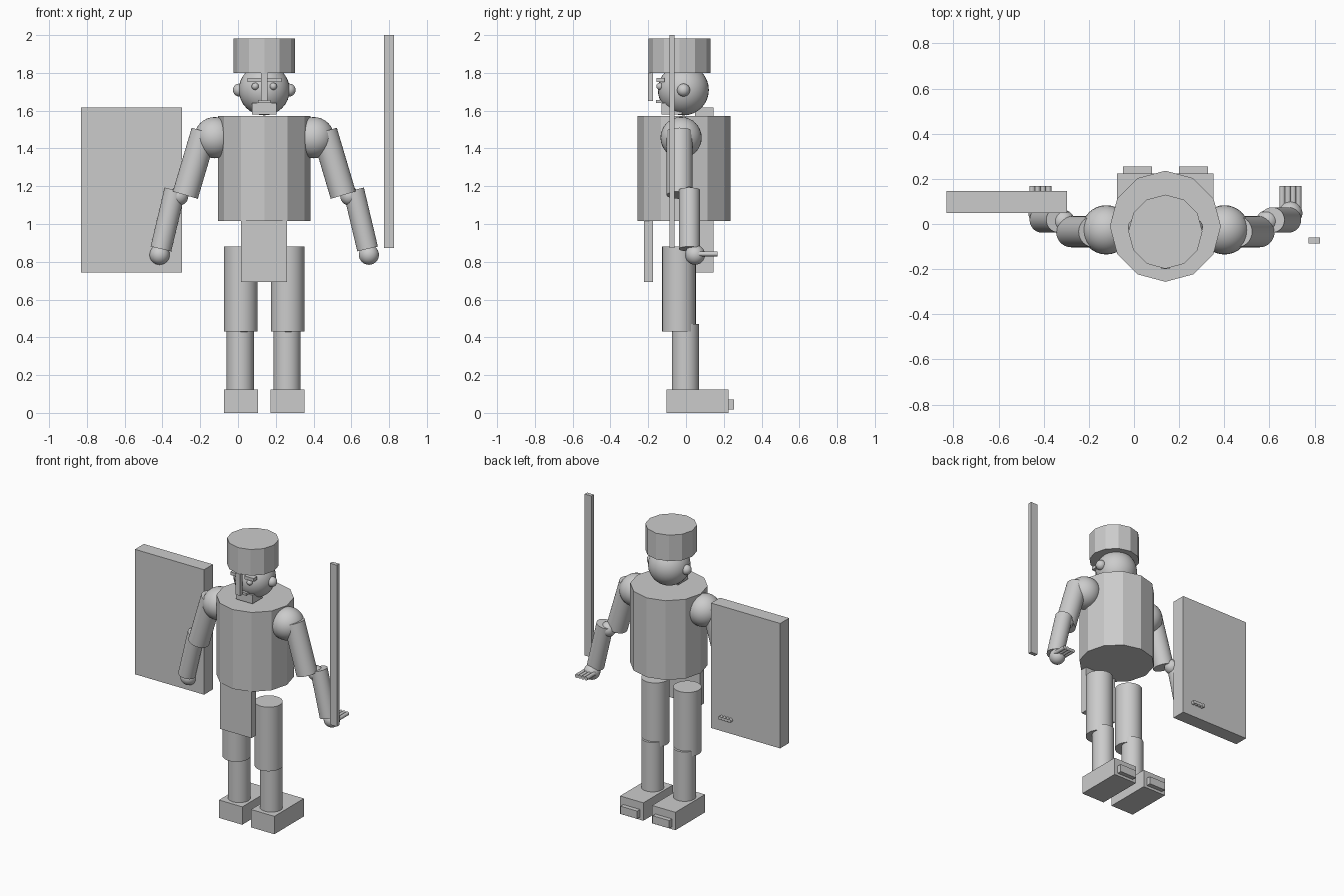
import bpy
import math
from mathutils import Vector

if "Cube" in bpy.data.objects:
    bpy.data.objects.remove(bpy.data.objects["Cube"], do_unlink=True)

CX = 0.139  # centre line of the figure
grey = bpy.data.materials.new("plain grey")
grey.use_nodes = True
grey.diffuse_color = (0.6, 0.6, 0.6, 1)
grey.node_tree.nodes["Principled BSDF"].inputs["Base Color"].default_value = (0.6, 0.6, 0.6, 1)


def finish(name, smooth=False):
    ob = bpy.context.object
    ob.name = name
    ob.data.materials.append(grey)
    if smooth:
        bpy.ops.object.shade_smooth_by_angle(angle=math.radians(40))
    return ob


def box(name, x, y, z):
    """Box from (min, max) ranges."""
    mid = [(a + b) / 2 for a, b in (x, y, z)]
    bpy.ops.mesh.primitive_cube_add(size=1, location=mid)
    ob = finish(name)
    for v in ob.data.vertices:
        v.co = [c * (r[1] - r[0]) for c, r in zip(v.co, (x, y, z))]
    return ob


def ball(name, loc, r):
    bpy.ops.mesh.primitive_uv_sphere_add(segments=32, ring_count=16, radius=r, location=loc)
    return finish(name, True)


def rod(name, a, b, r, sides=32):
    """Cylinder between two points."""
    a, b = Vector(a), Vector(b)
    bpy.ops.mesh.primitive_cylinder_add(vertices=sides, radius=r, depth=(b - a).length,
                                        location=(a + b) / 2)
    ob = finish(name, sides > 16)
    ob.rotation_mode = 'QUATERNION'
    ob.rotation_quaternion = Vector((0, 0, 1)).rotation_difference(b - a)
    return ob


# Torso, hat and loincloth
rod("torso", (CX, -0.01, 1.017), (CX, -0.01, 1.571), 0.246, 12)
rod("hat", (CX, -0.034, 1.80), (CX, -0.034, 1.982), 0.164, 12)
box("loincloth", (0.015, 0.26), (-0.222, -0.175), (0.692, 1.02))

# Head and face
ball("head", (CX, -0.014, 1.71), 0.135)
box("nose_guard", (CX - 0.018, CX + 0.018), (-0.2, -0.175), (1.65, 1.80))
box("mouth", (CX - 0.034, CX + 0.034), (-0.158, -0.125), (1.64, 1.657))
box("beard", (CX - 0.064, CX + 0.064), (-0.13, -0.02), (1.58, 1.64))

# Paired parts, placed either side of the centre line
for s, side in ((-1, "right"), (1, "left")):
    def at(dx, y, z):
        return (CX + s * dx, y, z)

    def span(a, b):
        return tuple(sorted((CX + s * a, CX + s * b)))

    # Face
    ball(side + "_ear", at(0.132, -0.013, 1.709), 0.034)
    ball(side + "_eye", at(0.048, -0.138, 1.729), 0.019)
    box(side + "_eyebrow", span(0.018, 0.09), (-0.155, -0.115), (1.751, 1.773))

    # Arm
    ball(side + "_shoulder", at(0.262, -0.026, 1.457), 0.109)
    rod(side + "_upper_arm", at(0.318, -0.034, 1.49), at(0.418, -0.034, 1.153), 0.069)
    ball(side + "_elbow", at(0.452, 0.012, 1.148), 0.05)
    rod(side + "_forearm", at(0.473, 0.018, 1.18), at(0.547, 0.018, 0.868), 0.056)
    ball(side + "_hand", at(0.554, 0.048, 0.837), 0.053)
    for i in range(4):
        dx = 0.518 + 0.024 * i
        rod(f"{side}_finger_{i + 1}", at(dx, 0.06, 0.842), at(dx, 0.168, 0.842), 0.013, 16)

    # Leg
    rod(side + "_thigh", at(0.124, -0.037, 0.432), at(0.124, -0.037, 0.88), 0.089)
    ball(side + "_knee", at(0.122, -0.02, 0.475), 0.072)
    rod(side + "_shin", at(0.124 + s * -0.003, -0.003, 0.12), at(0.124 + s * -0.003, -0.003, 0.47), 0.072)
    box(side + "_foot", span(0.034, 0.214), (-0.103, 0.224), (0, 0.125))
    box(side + "_toes", span(0.06, 0.188), (0.22, 0.255), (0.018, 0.072))

# Weapons
box("shield", (-0.83, -0.296), (0.048, 0.146), (0.744, 1.617))
box("sword", (0.772, 0.825), (-0.087, -0.06), (0.872, 2.0))
